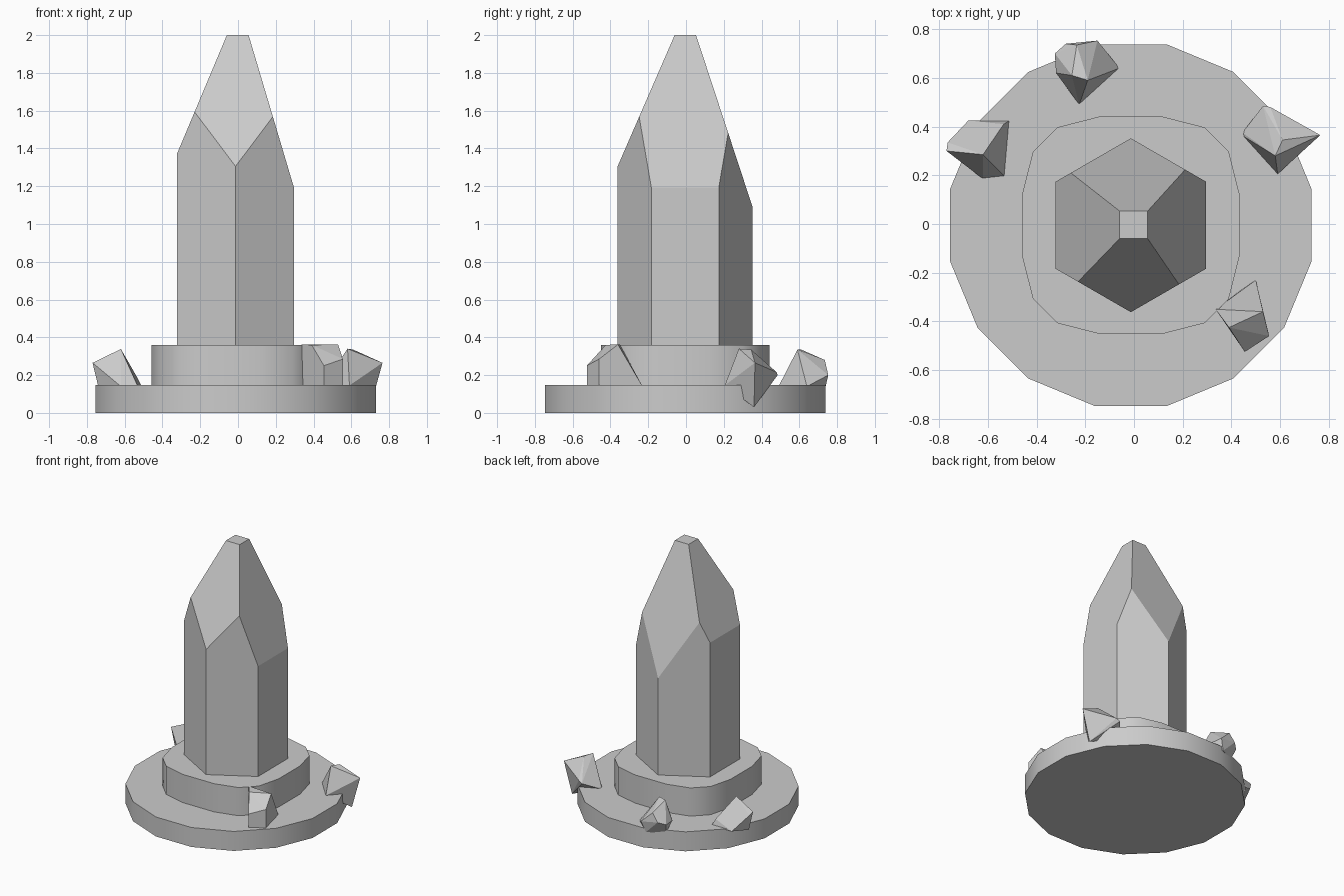
import bpy, bmesh, math
from mathutils import Vector

if "Cube" in bpy.data.objects:
    bpy.data.objects.remove(bpy.data.objects["Cube"])

CX, CY = -0.013, -0.005


def finish(name, bm, smooth=False):
    bmesh.ops.recalc_face_normals(bm, faces=bm.faces)
    me = bpy.data.meshes.new(name)
    bm.to_mesh(me)
    bm.free()
    ob = bpy.data.objects.new(name, me)
    bpy.context.collection.objects.link(ob)
    if smooth:
        bpy.ops.object.select_all(action='DESELECT')
        ob.select_set(True)
        bpy.context.view_layer.objects.active = ob
        bpy.ops.object.shade_smooth_by_angle(angle=math.radians(32))
    return ob


def prism(points, z0, z1):
    """Extrude an outline (relative to the model axis) from z0 to z1."""
    bm = bmesh.new()
    f = bm.faces.new([bm.verts.new((CX + x, CY + y, z0)) for x, y in points])
    up = bmesh.ops.extrude_face_region(bm, geom=[f], use_keep_orig=True)
    verts = [g for g in up['geom'] if isinstance(g, bmesh.types.BMVert)]
    bmesh.ops.translate(bm, verts=verts, vec=(0, 0, z1 - z0))
    return bm


def ngon(n, r, start):
    return [(r * math.cos(math.radians(start + 360 * i / n)),
             r * math.sin(math.radians(start + 360 * i / n))) for i in range(n)]


# wide base disc
finish("base_disc", prism(ngon(16, 0.757, 11.25), 0, 0.147), True)

# inner step: one quadrant mirrored into a 16-sided outline
quad = [(0.446, 0.128), (0.402, 0.302), (0.302, 0.402), (0.13, 0.446)]
outline = (quad + [(-x, y) for x, y in reversed(quad)]
           + [(-x, -y) for x, y in quad] + [(x, -y) for x, y in reversed(quad)])
finish("inner_step", prism(outline, 0.14, 0.36), True)

# hexagonal crystal, cut by four sloping planes that leave a small flat tip
crystal = prism(ngon(6, 0.357, 30), 0.35, 2.0)
cuts = [((0.056, 0, 2), (3.36, 0, 1)), ((-0.059, 0, 2), (-2.38, 0, 1)),
        ((0, 0.053, 2), (0, 3.04, 1)), ((0, -0.06, 2), (0, -2.3, 1))]
for co, no in cuts:
    bmesh.ops.bisect_plane(crystal, geom=crystal.verts[:] + crystal.edges[:] + crystal.faces[:],
                           plane_co=co, plane_no=Vector(no).normalized(), clear_outer=True)
    bmesh.ops.holes_fill(crystal, edges=[e for e in crystal.edges if e.is_boundary], sides=0)
finish("crystal", crystal)


# loose shards half sunk in the base, each a convex chunk
def shard(name, points):
    bm = bmesh.new()
    for p in points:
        bm.verts.new(p)
    res = bmesh.ops.convex_hull(bm, input=bm.verts[:])
    loose = [v for v in bm.verts if not v.link_faces]
    bmesh.ops.delete(bm, geom=loose, context='VERTS')
    bmesh.ops.dissolve_limit(bm, angle_limit=math.radians(6), verts=bm.verts[:], edges=bm.edges[:])
    finish(name, bm)


shard("shard_back", [
    (-0.325, 0.70, 0.2), (-0.28, 0.74, 0.22), (-0.15, 0.753, 0.2), (-0.06, 0.64, 0.14),
    (-0.225, 0.49, 0.14), (-0.32, 0.62, 0.2), (-0.255, 0.61, 0.335), (-0.19, 0.59, 0.335),
    (-0.235, 0.735, 0.28), (-0.18, 0.735, 0.12), (-0.3, 0.67, 0.12)])
shard("shard_left", [
    (-0.77, 0.30, 0.265), (-0.765, 0.335, 0.25), (-0.62, 0.285, 0.338), (-0.51, 0.425, 0.14),
    (-0.535, 0.41, 0.19), (-0.53, 0.195, 0.14), (-0.62, 0.185, 0.14), (-0.735, 0.30, 0.12),
    (-0.68, 0.425, 0.14)])
shard("shard_right", [
    (0.765, 0.365, 0.265), (0.58, 0.28, 0.34), (0.61, 0.345, 0.335), (0.53, 0.485, 0.2),
    (0.56, 0.48, 0.215), (0.59, 0.205, 0.145), (0.45, 0.36, 0.145), (0.445, 0.375, 0.14),
    (0.70, 0.36, 0.03)])
shard("shard_front", [
    (0.335, -0.35, 0.362), (0.39, -0.425, 0.36), (0.53, -0.36, 0.362), (0.455, -0.525, 0.25),
    (0.455, -0.525, 0.13), (0.555, -0.46, 0.285), (0.555, -0.46, 0.13), (0.50, -0.23, 0.14),
    (0.42, -0.285, 0.14), (0.345, -0.36, 0.13)])
